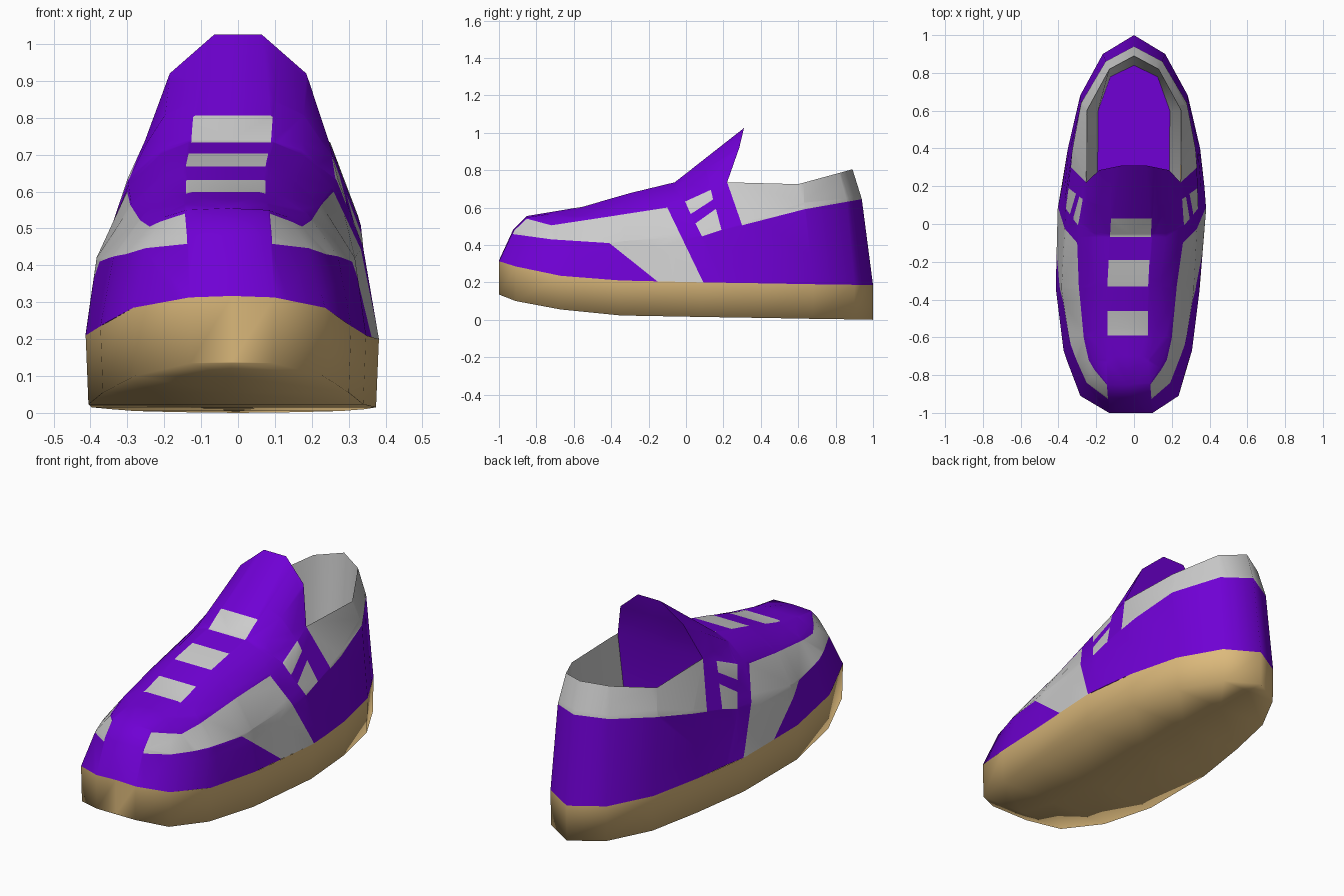
import bpy, bmesh, math
from mathutils import Vector

if "Cube" in bpy.data.objects:
    bpy.data.objects.remove(bpy.data.objects["Cube"])

PURPLE, TAN = (0.16, 0.0, 0.66, 1), (0.72, 0.49, 0.20, 1)


def material(name, color):
    m = bpy.data.materials.new(name)
    m.diffuse_color = color
    m.use_nodes = True
    m.node_tree.nodes["Principled BSDF"].inputs["Base Color"].default_value = m.diffuse_color
    return m


purple, tan = material("purple", PURPLE), material("tan", TAN)


def add_grid(bm, rows):
    """Skin rows of points with quads, repeated points collapse when welded."""
    for lo, hi in zip(rows, rows[1:]):
        for i in range(len(lo) - 1):
            bm.faces.new([bm.verts.new(p) for p in (lo[i], lo[i + 1], hi[i + 1], hi[i])])


def grid_mesh(*grids):
    bm = bmesh.new()
    for rows in grids:
        add_grid(bm, rows)
    bmesh.ops.remove_doubles(bm, verts=bm.verts[:], dist=1e-4)
    return bm


def make_part(name, bm, mat=None, tag=0, angle=70):
    """Mirror the half faces carrying this tag, lean the toe inward, make the object."""
    verts, faces = [], []
    for f in bm.faces:
        if f.material_index != tag:
            continue
        pts = [v.co for v in f.verts]
        for side in (1, -1):
            loop = pts if side == 1 else pts[::-1]
            faces.append(range(len(verts), len(verts) + len(loop)))
            for p in loop:
                lean = 0.033 * min(1, max(0, (0.28 - p.y) / 0.6)) * min(1, (1.2 + p.y) / 0.4)
                verts.append((side * p.x - lean, p.y, p.z))
    mesh = bpy.data.meshes.new(name)
    mesh.from_pydata(verts, [], [list(f) for f in faces])
    weld = bmesh.new()
    weld.from_mesh(mesh)
    bmesh.ops.remove_doubles(weld, verts=weld.verts[:], dist=1e-4)
    weld.to_mesh(mesh)
    weld.free()
    ob = bpy.data.objects.new(name, mesh)
    bpy.context.collection.objects.link(ob)
    if mat:
        mesh.materials.append(mat)
    bpy.ops.object.select_all(action='DESELECT')
    ob.select_set(True)
    bpy.context.view_layer.objects.active = ob
    bpy.ops.object.shade_smooth_by_angle(angle=math.radians(angle))
    return ob


def cut_panel(bm, tag, outline, axes, min_x=-1):
    """Cut a convex counter-clockwise outline, projected along one axis, into the skin."""
    planes = [(Vector((min_x, 0, 0)), Vector((1, 0, 0)))]
    for (u0, v0), (u1, v1) in zip(outline, outline[1:] + outline[:1]):
        co, no = Vector((0, 0, 0)), Vector((0, 0, 0))
        co[axes[0]], co[axes[1]] = u0, v0
        no[axes[0]], no[axes[1]] = v0 - v1, u1 - u0
        planes.append((co, no.normalized()))
    faces = bm.faces[:]
    for co, no in planes:
        geom = faces + list({e for f in faces for e in f.edges}) + list({v for f in faces for v in f.verts})
        out = bmesh.ops.bisect_plane(bm, geom=geom, dist=1e-5, plane_co=co, plane_no=no)["geom"]
        faces = [f for f in out if isinstance(f, bmesh.types.BMFace)
                 and (f.calc_center_median() - co).dot(no) > 0]
    for f in faces:
        f.material_index = tag


def to_centre(row):
    return [(0, y, z) for x, y, z in row]


# Sole stations, toe to heel: half width, y, bottom z, top z
stations = [(0, -1, .138, .317), (.115, -1, .135, .313), (.26, -.91, .10, .285),
            (.34, -.67, .055, .235), (.38, -.35, .023, .21), (.393, .08, .015, .20),
            (.35, .40, .01, .195), (.285, .68, .005, .19), (.165, .90, .002, .187), (0, 1, 0, .185)]
sole_low = [(x * .98, y, b) for x, y, b, t in stations]
sole_top = [(x, y, t) for x, y, b, t in stations]

# Upper: side ring, shoulder ring running into the collar rim, then the instep rows
side = [(0, -.925, .48), (.11, -.92, .48), (.22, -.84, .45), (.305, -.64, .42), (.35, -.35, .42),
        (.35, .08, .45), (.325, .40, .535), (.28, .64, .592), (.15, .86, .632), (0, .94, .645)]
shoulder = [(0, -.85, .555), (.11, -.85, .55), (.17, -.76, .53), (.22, -.60, .54), (.255, -.35, .565),
            (.285, .02, .635), (.25, .22, .735), (.25, .60, .725), (.13, .82, .785), (0, .89, .805)]
toe = shoulder[0]
instep = [toe, (.11, -.73, .566), (.15, -.55, .59), (.17, -.30, .65), (.19, -.06, .705), (.185, .285, .92)]
ridge = [toe, (.07, -.70, .58), (.10, -.55, .605), (.11, -.30, .677), (.115, -.06, .735), (.065, .31, 1.025)]

make_part("sole", grid_mesh([to_centre(sole_low), sole_low, sole_top]), tan, angle=130)
upper = grid_mesh([sole_top, side, shoulder], [shoulder[1:7], instep, ridge, to_centre(ridge)])

# Grey side stripe, in (y, z)
YZ, XY = (1, 2), (0, 1)
for outline in ([(-1.05, .475), (-.72, .43), (-.72, .505), (-.85, .54), (-1.05, .57)],
                [(-.72, .43), (-.41, .41), (-.41, .552), (-.72, .505)],
                [(-.41, .41), (-.14, .195), (.095, .195), (-.10, .60), (-.41, .552)]):
    cut_panel(upper, 1, outline, YZ, min_x=.115)
# Two small windows per side
for outline in ([(-.005, .632), (.025, .565), (.145, .643), (.133, .695)],
                [(.05, .515), (.085, .445), (.19, .48), (.16, .593)]):
    cut_panel(upper, 2, outline, YZ)
# Collar band
for outline in ([(.30, .505), (.63, .59), (.63, .735), (.22, .735)],
                [(.63, .59), (1.1, .673), (1.1, .9), (.63, .9)]):
    cut_panel(upper, 3, outline, YZ)
# Three lace bars
for y0, y1 in ((-.59, -.46), (-.33, -.19), (-.07, .03)):
    cut_panel(upper, 4, [(-.108, y0), (.108, y0), (.108, y1), (-.108, y1)], XY)

make_part("upper", upper, purple, 0)
for i, name in enumerate(("side_stripes", "side_windows", "collar", "lace_bars"), 1):
    make_part(name, upper, None, i)

# Inner lining drops from the rim to the insole
floor = [(.19, .22, .25), (.19, .60, .25), (.125, .78, .25), (0, .84, .25)]
make_part("lining", grid_mesh([shoulder[6:], floor]))
make_part("insole", grid_mesh([floor, to_centre(floor)]), purple)

# Back of the tongue and the front wall of the opening
back = [ridge[-1], instep[-1], shoulder[6], floor[0]]
make_part("tongue_back", grid_mesh([to_centre(back), back]), purple, angle=30)
